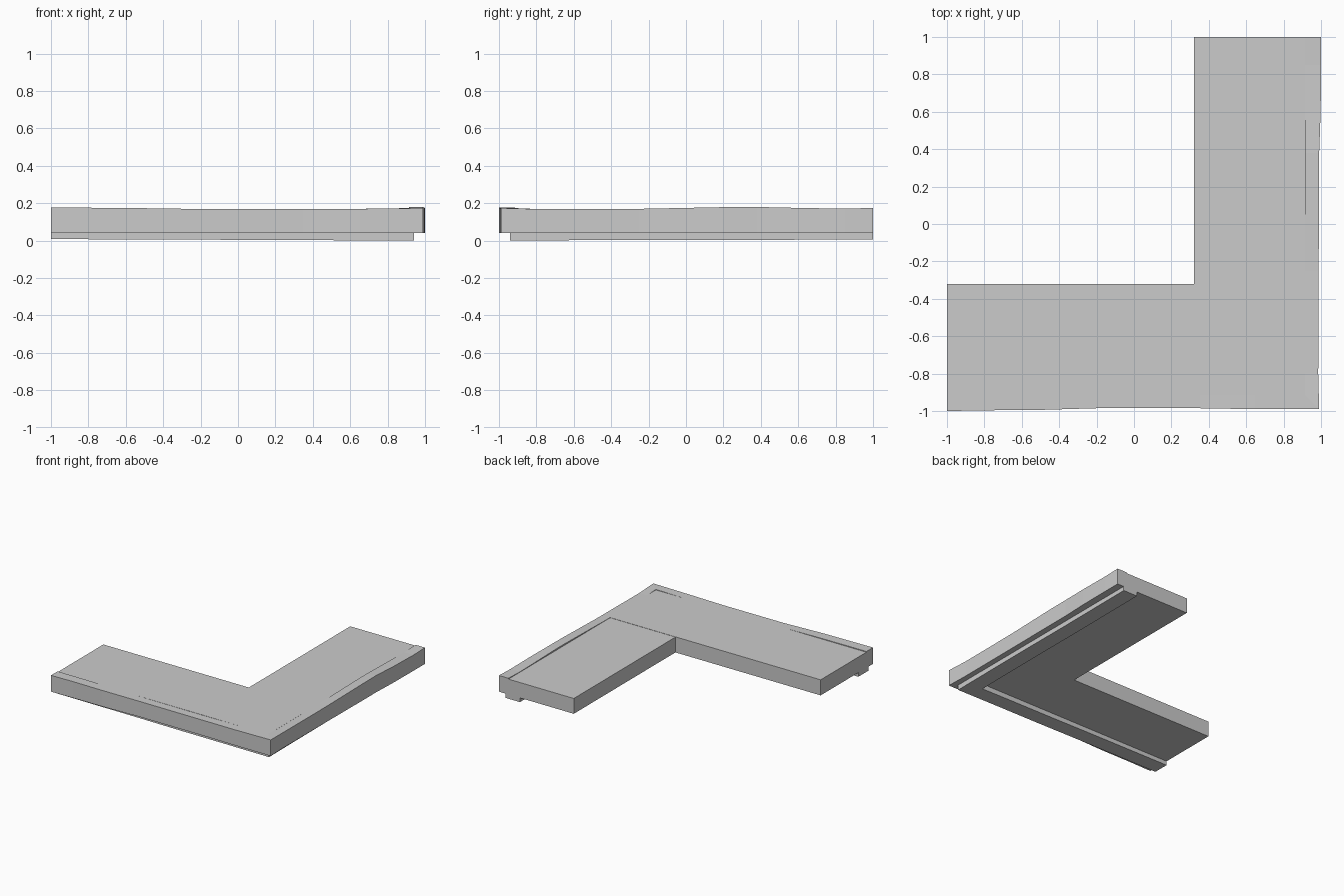
import bpy, bmesh

if "Cube" in bpy.data.objects:
    bpy.data.objects.remove(bpy.data.objects["Cube"])

UNDER = 0.042   # underside of the slabs and the rim
TOP = 0.17      # walking surface


def finish(name, bm):
    bmesh.ops.recalc_face_normals(bm, faces=bm.faces)
    mesh = bpy.data.meshes.new(name)
    bm.to_mesh(mesh)
    bm.free()
    ob = bpy.data.objects.new(name, mesh)
    bpy.context.collection.objects.link(ob)
    return ob


def box(name, x0, x1, y0, y1, z0, z1):
    bm = bmesh.new()
    bmesh.ops.create_cube(bm, size=1)
    for v in bm.verts:
        v.co = ((x0 + x1) / 2 + v.co.x * (x1 - x0),
                (y0 + y1) / 2 + v.co.y * (y1 - y0),
                (z0 + z1) / 2 + v.co.z * (z1 - z0))
    return finish(name, bm)


def edge_strip(name, stations, along_x):
    """Loft rectangles; station = (outer t, inner t, outer, inner, z0, z1)."""
    bm = bmesh.new()
    rings = []
    for t_out, t_in, out, inn, z0, z1 in stations:
        ring = []
        for t, d, z in ((t_out, out, z0), (t_out, out, z1),
                        (t_in, inn, z1), (t_in, inn, z0)):
            ring.append(bm.verts.new((t, -d, z) if along_x else (d, t, z)))
        rings.append(ring)
    for a, b in zip(rings, rings[1:]):
        for i in range(4):
            j = (i + 1) % 4
            bm.faces.new((a[i], a[j], b[j], b[i]))
    bm.faces.new(rings[0])
    bm.faces.new(rings[-1])
    return finish(name, bm)


# Two flat slabs meeting at the inner corner
box("front_slab", -1, 0.914, -0.914, -0.32, UNDER, TOP)
box("side_slab", 0.32, 0.914, -0.32, 1, UNDER, TOP - 0.002)

# Slightly worn raised rim, mitred at the outer corner: (position, outer edge, top)
front_rim = [(-1, 1.0, .176), (-.8, .996, .176), (-.54, .995, .174), (-.2, .985, .169),
             (.35, .985, .168), (.65, .99, .17)]
side_rim = [(-.8, .985, .169), (-.25, .987, .17), (.2, .99, .179), (.38, .99, .18),
            (.6, .998, .175), (.85, 1.0, .171), (1, 1.0, .175)]
IN = 0.914
st = [(t, t, d, IN, UNDER, z) for t, d, z in front_rim]
edge_strip("front_rim", st + [(.99, IN, .99, IN, UNDER, .174)], True)
st = [(t, t, d, IN, UNDER, z) for t, d, z in side_rim]
edge_strip("side_rim", [(-.99, -IN, .99, IN, UNDER, .174)] + st, False)

# Recessed moulding beneath the rim, with a slightly uneven underside
OUT, BACK = 0.94, 0.81
front_low = [(-1, .008), (-.25, .006), (.14, .003), (.56, .002)]
side_low = [(-.66, .002), (-.1, .004), (.3, .003), (.77, .006), (1, .007)]
st = [(t, t, OUT, BACK, z, UNDER) for t, z in front_low]
edge_strip("front_under_moulding", st + [(OUT, BACK, OUT, BACK, 0, UNDER)], True)
st = [(t, t, OUT, BACK, z, UNDER) for t, z in side_low]
edge_strip("side_under_moulding", [(-OUT, -BACK, OUT, BACK, 0, UNDER)] + st, False)
